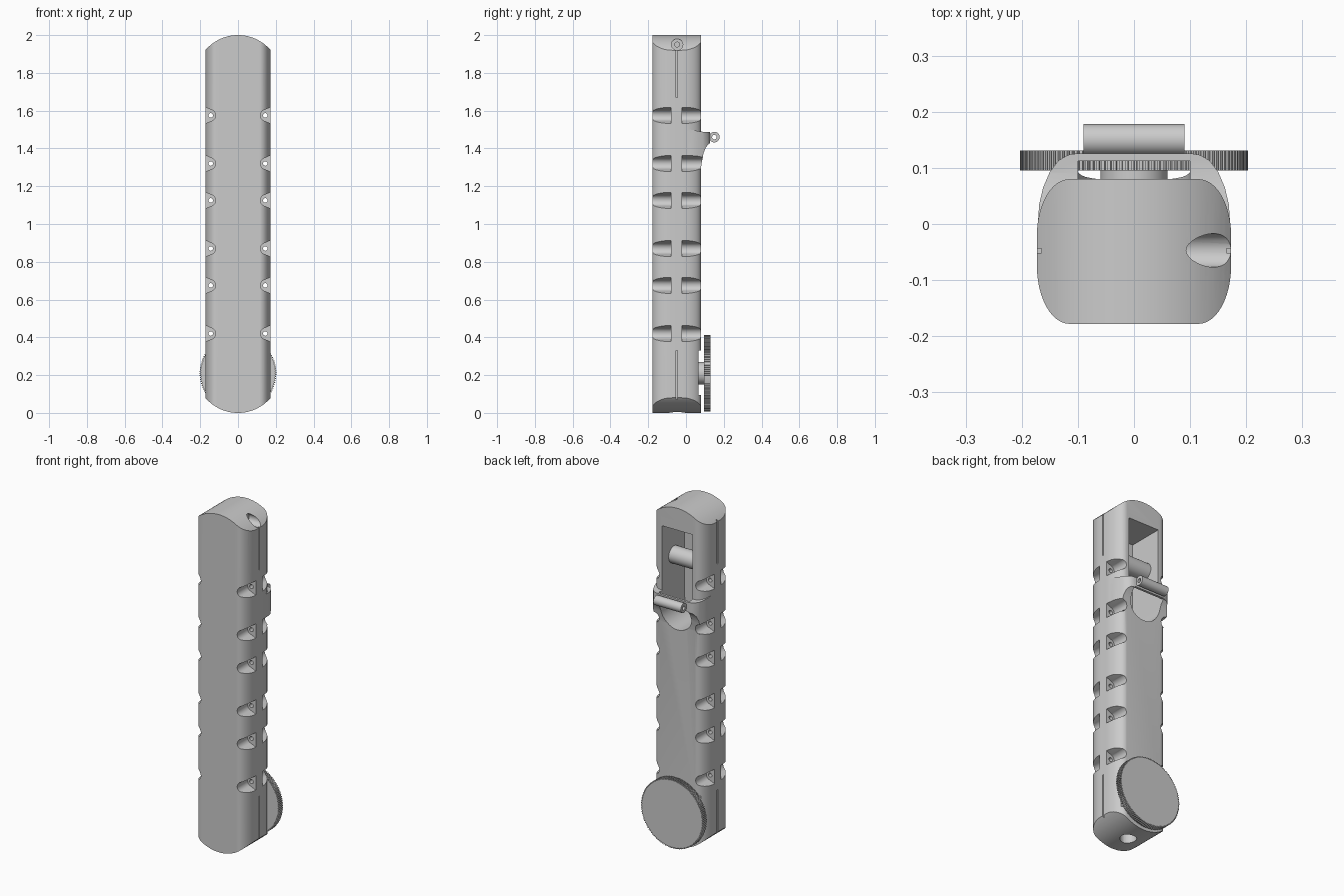
import bpy, bmesh
from math import sin, cos, pi, sqrt, radians

if "Cube" in bpy.data.objects:
    bpy.data.objects.remove(bpy.data.objects["Cube"])


def prism(name, shapes):
    """shapes: list of (points, axis, lo, hi) extruded along an axis into one mesh."""
    bm = bmesh.new()
    place = {'x': lambda a, b, t: (t, a, b),
             'y': lambda a, b, t: (a, t, b),
             'z': lambda a, b, t: (a, b, t)}
    for pts, axis, lo, hi in shapes:
        f = place[axis]
        low = [bm.verts.new(f(a, b, lo)) for a, b in pts]
        top = [bm.verts.new(f(a, b, hi)) for a, b in pts]
        bm.faces.new(low)
        bm.faces.new(top[::-1])
        n = len(pts)
        for i in range(n):
            j = (i + 1) % n
            bm.faces.new((low[i], top[i], top[j], low[j]))
    bmesh.ops.recalc_face_normals(bm, faces=bm.faces)
    me = bpy.data.meshes.new(name)
    bm.to_mesh(me)
    bm.free()
    ob = bpy.data.objects.new(name, me)
    bpy.context.collection.objects.link(ob)
    return ob


def arc(cx, cy, rx, ry, a0, a1, n):
    return [(cx + rx * cos(radians(a0 + (a1 - a0) * i / n)),
             cy + ry * sin(radians(a0 + (a1 - a0) * i / n))) for i in range(n + 1)]


def circle(cx, cy, r, n=32):
    return arc(cx, cy, r, r, 0, 360, n)[:-1]


def rect(a0, b0, a1, b1):
    return [(a0, b0), (a1, b0), (a1, b1), (a0, b1)]


def flip(pts):
    return [(-a, b) for a, b in reversed(pts)]


def boolean(ob, other, op='DIFFERENCE'):
    other.hide_render = True
    m = ob.modifiers.new('cut', 'BOOLEAN')
    m.operation, m.object, m.solver = op, other, 'EXACT'
    bpy.context.view_layer.objects.active = ob
    bpy.ops.object.modifier_apply(modifier=m.name)
    bpy.data.objects.remove(other)


def smooth(ob, angle=30):
    bpy.ops.object.select_all(action='DESELECT')
    ob.select_set(True)
    bpy.context.view_layer.objects.active = ob
    bpy.ops.object.shade_smooth_by_angle(angle=radians(angle))


# Body: rounded section intersected with an arched-end front outline
half = arc(.115, -.075, .058, .103, -90, 0, 12) + arc(.115, -.02, .058, .1, 0, 90, 12)
body = prism('housing', [(half + flip(half), 'z', -.05, 2.05)])
R = .227
xs = [.18 - .36 * i / 40 for i in range(41)]
top = [(x, 2 - R + sqrt(R * R - x * x)) for x in xs]
outline = top + [(x, 2 - z) for x, z in reversed(top)]
boolean(body, prism('outline', [(outline, 'y', -.3, .3)]), 'INTERSECT')

# Collar arching over the back window
side = [(.172, -.01), (.169, .035), (.162, .065), (.15, .093), (.135, .113), (.118, .123), (.1, .126)]
collar = prism('collar', [([(.15, -.03)] + side + flip([(.15, -.03)] + side), 'z', 1.25, 1.55)])
arm = [(-.04, 1.505), (.02, 1.5), (.09, 1.488), (.135, 1.488), (.135, 1.43), (.12, 1.425),
       (.105, 1.405), (.093, 1.375), (.084, 1.33), (.078, 1.29), (.03, 1.3), (-.04, 1.42)]
boolean(collar, prism('arm_shape', [(arm, 'x', -.3, .3)]), 'INTERSECT')
boolean(body, collar, 'UNION')

# Back window with rounded bottom, running under the collar
cup = arc(0, 1.38, .1, .1, 180, 360, 24)
boolean(body, prism('window', [(cup + [(.1, 1.87), (-.1, 1.87)], 'y', -.13, .112)]))
boolean(body, prism('lower_window', [(cup + [(.1, 1.432), (-.1, 1.432)], 'y', 0, .2)]))

# Screw pockets in facing pairs down both sides, with through holes
pockets, holes = [], []
for z in (1.575, 1.32, 1.125, .87, .675, .42):
    shape = [(.2, z + .05), (.17, z + .042)] + arc(.147, z, .028, .03, 100, 260, 14) \
        + [(.17, z - .042), (.2, z - .05)]
    for sx in (1, -1):
        pts = shape if sx > 0 else flip(shape)
        pockets += [(pts, 'y', -.25, -.08), (pts, 'y', -.02, .2)]
        holes.append((circle(.144 * sx, z, .012, 16), 'y', -.2, .2))
boolean(body, prism('pockets', pockets))
boolean(body, prism('holes', holes))

# Seam grooves on both sides, top and bottom
boolean(body, prism('grooves', [(rect(-.052, z0, -.044, z1), 'x', x0, x0 + .04)
                                for z0, z1 in ((1.67, 1.97), (.02, .33))
                                for x0 in (.165, -.205)]))

# Top side counterbore and pin hole, bottom hole, wheel recess
boolean(body, prism('counterbore', [(circle(-.047, 1.95, .03), 'x', .085, .3)]))
boolean(body, prism('pin_hole', [(circle(-.047, 1.95, .013, 16), 'x', -.05, .2)]))
boolean(body, prism('bottom_hole', [(circle(0, -.047, .045), 'z', -.1, .3)]))
boolean(body, prism('recess', [(rect(-.25, .095, .25, .33), 'y', .066, .2)]))
smooth(body)

# Hinge barrel on the collar
lug = prism('hinge_barrel', [(circle(.15, 1.46, .028), 'x', -.09, .09)])
boolean(lug, prism('hinge_hole', [(circle(.15, 1.46, .012, 20), 'x', -.2, .2)]))
smooth(lug)

# Guide roller inside the window
smooth(prism('guide_roller', [(circle(-.03, 1.66, .05), 'x', -.105, .105)]))

# Knurled wheel and its hub
teeth = 120
rim = []
for i in range(teeth):
    for k, r in ((0, .203), (.5, .203), (.55, .197), (.95, .197)):
        a = 2 * pi * (i + k) / teeth
        rim.append((r * cos(a), .21 + r * sin(a)))
prism('knurled_wheel', [(rim, 'y', .095, .131)])
smooth(prism('wheel_hub', [(circle(0, .21, .06, 40), 'y', .04, .097)]))
